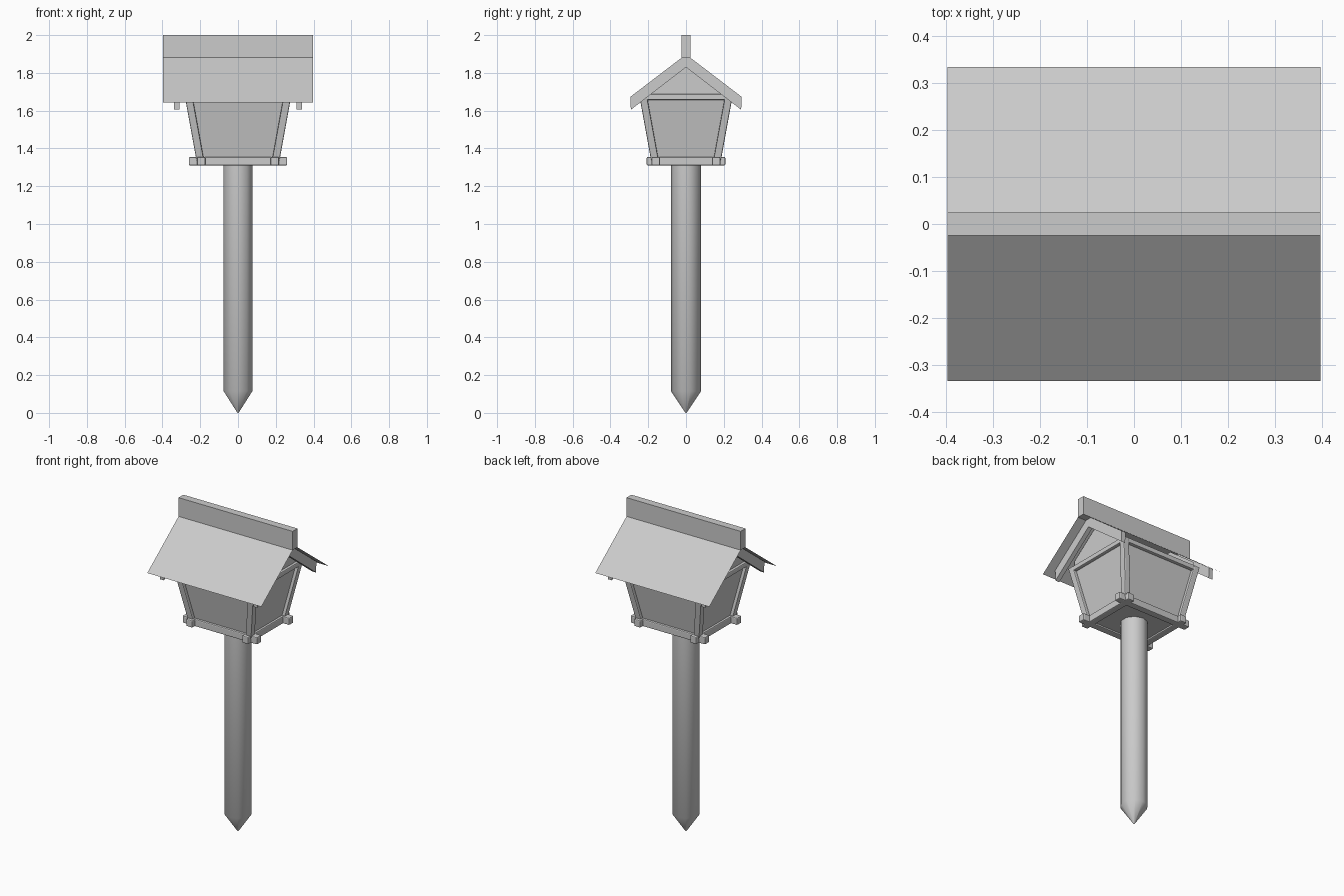
import bpy, bmesh, math

if "Cube" in bpy.data.objects:
    bpy.data.objects.remove(bpy.data.objects["Cube"])


def make(name, verts, faces, smooth=None):
    me = bpy.data.meshes.new(name)
    me.from_pydata(verts, [], faces)
    bm = bmesh.new()
    bm.from_mesh(me)
    bmesh.ops.recalc_face_normals(bm, faces=bm.faces)
    bm.to_mesh(me)
    bm.free()
    ob = bpy.data.objects.new(name, me)
    bpy.context.scene.collection.objects.link(ob)
    if smooth:
        bpy.ops.object.select_all(action='DESELECT')
        ob.select_set(True)
        bpy.context.view_layer.objects.active = ob
        bpy.ops.object.shade_smooth_by_angle(angle=math.radians(smooth))
    return ob


def loft(name, rings, smooth=None):
    """Closed solid through a list of equal-length point rings."""
    n = len(rings[0])
    verts = [p for r in rings for p in r]
    faces = [(k*n+i, k*n+(i+1) % n, (k+1)*n+(i+1) % n, (k+1)*n+i)
             for k in range(len(rings)-1) for i in range(n)]
    faces += [tuple(range(n)), tuple(range(len(verts)-n, len(verts)))]
    return make(name, verts, faces, smooth)


def rect(x0, x1, y0, y1, z):
    return [(x0, y0, z), (x1, y0, z), (x1, y1, z), (x0, y1, z)]


def soften(ob, w=0.006):
    b = ob.modifiers.new("soft_edges", 'BEVEL')
    b.width = w
    b.segments = 2
    return ob


def box(name, x0, x1, y0, y1, z0, z1):
    return loft(name, [rect(x0, x1, y0, y1, z0), rect(x0, x1, y0, y1, z1)])


# Wall lean: half sizes of the post centre line at height z
def hx(z): return 0.195 + 0.182*(z - 1.31)
def hy(z): return 0.16 + 0.182*(z - 1.31)


# Pointed round stake
def ring(r, z, n=10):
    return [(r*math.sin(2*math.pi*i/n), r*math.cos(2*math.pi*i/n), z) for i in range(n)]


loft("stake", [ring(0.003, 0), ring(0.08, 0.115), ring(0.08, 1.325)], 40)

# Floor
box("floor", -0.195, 0.195, -0.16, 0.16, 1.32, 1.345)

# Crossed base rails and upper beams
for s in (-1, 1):
    def rail_x(name, half, y, z0, z1, w):
        soften(box(name, -half, half, s*y-w, s*y+w, z0, z1))

    def rail_y(name, half, x, z0, z1, w):
        soften(box(name, s*x-w, s*x+w, -half, half, z0, z1))
    rail_x("base_rail_long", 0.26, 0.16, 1.31, 1.355, 0.022)
    rail_y("base_rail_short", 0.208, 0.195, 1.31, 1.355, 0.022)
    rail_x("top_beam_long", 0.26, hy(1.67), 1.657, 1.688, 0.018)
    rail_y("top_beam_short", 0.225, hx(1.67), 1.657, 1.688, 0.018)

# Leaning corner posts
for sx in (-1, 1):
    for sy in (-1, 1):
        w = 0.02
        soften(loft("corner_post", [
            rect(sx*hx(z)-w, sx*hx(z)+w, sy*hy(z)-w, sy*hy(z)+w, z) for z in (1.312, 1.685)]))

# Wall panels, a tapered open shell
lo, hi = [rect(-hx(z), hx(z), -hy(z), hy(z), z) for z in (1.335, 1.68)]
make("wall_panels", lo + hi, [(i, (i+1) % 4, (i+1) % 4+4, i+4) for i in range(4)])

# Roof slope: top surface height at y
APEX, SLOPE = 1.9, 0.763
def roof_z(y): return APEX - SLOPE*abs(y)


# Gable panels and rafter pairs
for s in (-1, 1):
    g = s*0.262
    make("gable_panel", [(g, -0.215, 1.68), (g, 0.215, 1.68), (g, 0.215, roof_z(0.215)-0.01),
                         (g, 0, APEX-0.01), (g, -0.215, roof_z(0.215)-0.01)], [(0, 1, 2, 3, 4)])
    e, t = 0.295, 0.07
    prof = [(0, APEX-0.002), (e, roof_z(e)-0.002), (e-0.003, roof_z(e)-t), (0, APEX-t),
            (-e+0.003, roof_z(e)-t), (-e, roof_z(e)-0.002)]
    loft("rafters", [[(s*0.325+d, y, z) for y, z in prof] for d in (-0.014, 0.014)])

# Thin roof sheets and ridge board
for s in (-1, 1):
    make("roof_sheet", [(-0.397, 0, APEX), (0.397, 0, APEX),
                        (0.397, s*0.335, roof_z(0.335)), (-0.397, s*0.335, roof_z(0.335))],
         [(0, 1, 2, 3)])
box("ridge_board", -0.397, 0.397, -0.024, 0.024, 1.882, 2.0)
